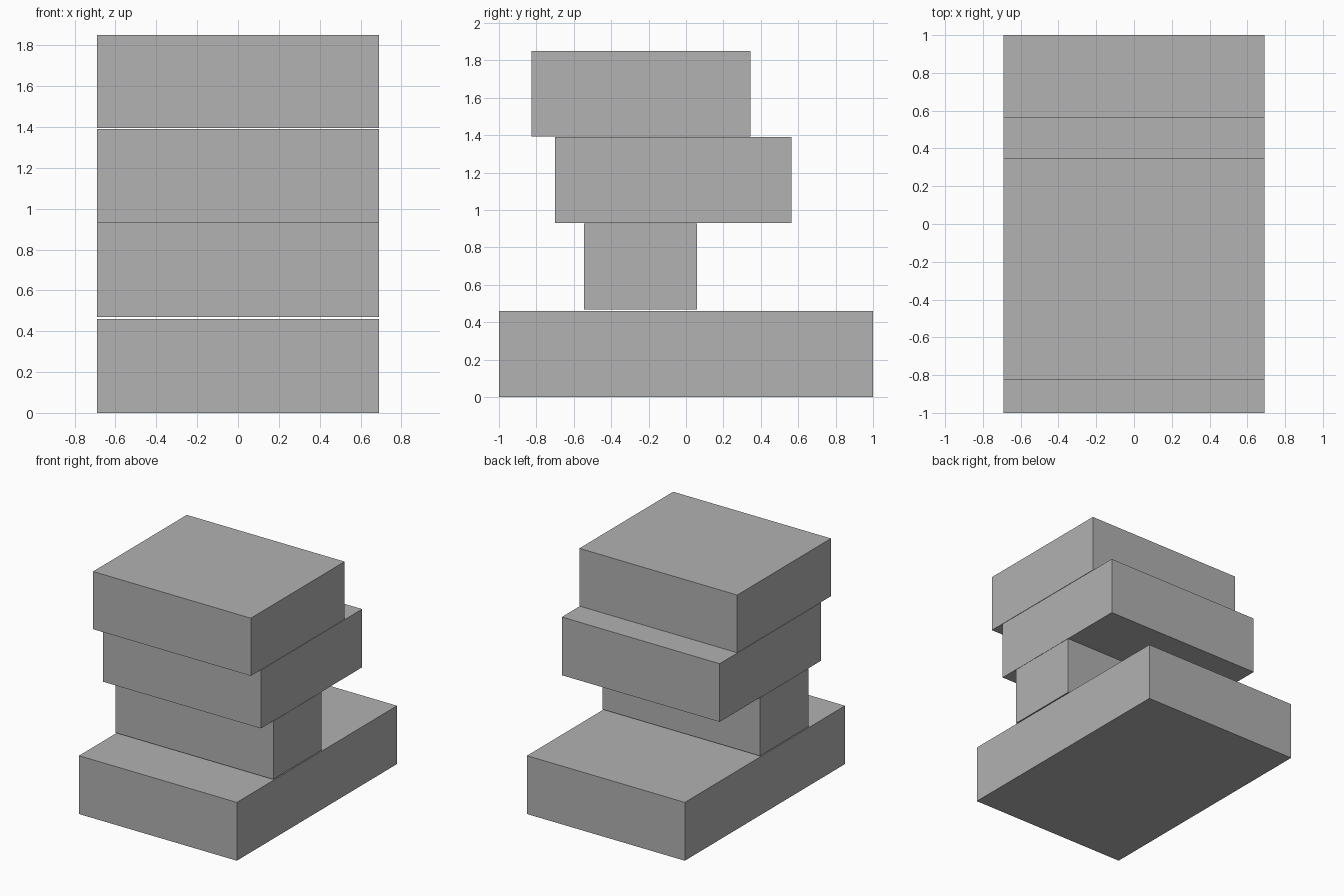
import bpy
import bmesh
from mathutils import Vector

default = bpy.data.objects.get("Cube")
if default:
    bpy.data.objects.remove(default, do_unlink=True)

# Single flat grey
GREY = (0.445, 0.445, 0.445, 1.0)
grey = bpy.data.materials.new("plain_grey")
grey.use_nodes = True
grey.diffuse_color = GREY
grey.node_tree.nodes["Principled BSDF"].inputs["Base Color"].default_value = GREY

HALF_WIDTH = 0.69


def slab(name, front, back, bottom, top):
    """Full-width box spanning front..back in y and bottom..top in z."""
    size = Vector((2 * HALF_WIDTH, back - front, top - bottom))
    bm = bmesh.new()
    bmesh.ops.create_cube(bm, size=1.0)
    bmesh.ops.scale(bm, vec=size, verts=bm.verts)
    mesh = bpy.data.meshes.new(name)
    bm.to_mesh(mesh)
    bm.free()
    mesh.materials.append(grey)
    obj = bpy.data.objects.new(name, mesh)
    obj.location = (0, (front + back) / 2, (bottom + top) / 2)
    bpy.context.collection.objects.link(obj)
    return obj


# Stacked slabs, with a thin gap above the base
slab("base_slab", -1.0, 1.0, 0.0, 0.461)
slab("narrow_support", -0.545, 0.06, 0.469, 0.929)
slab("middle_slab", -0.70, 0.565, 0.931, 1.391)
slab("top_slab", -0.825, 0.346, 1.394, 1.85)
